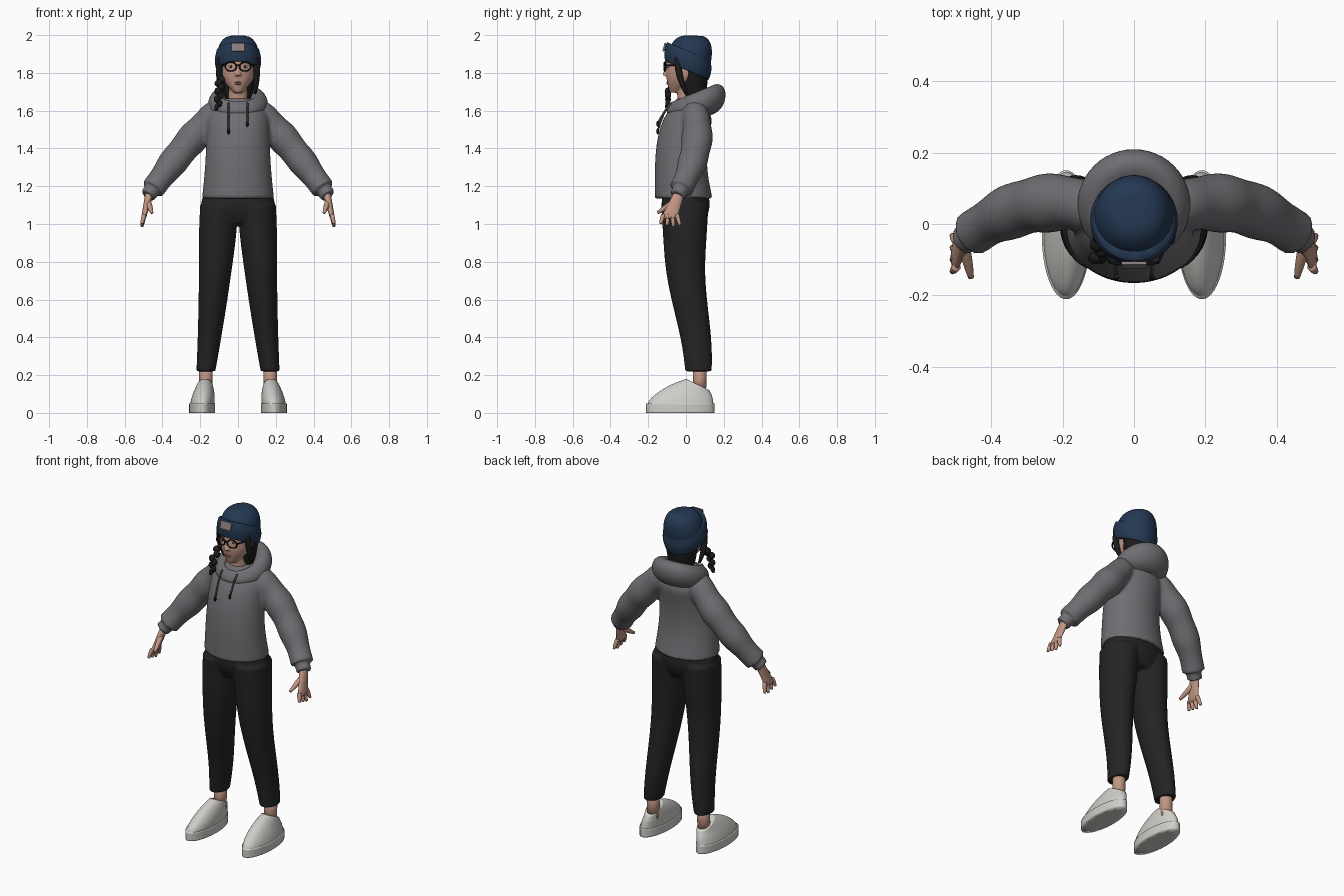
import bpy, bmesh
from math import sin, cos, pi
from mathutils import Vector

cube = bpy.data.objects.get("Cube")
if cube:
    bpy.data.objects.remove(cube)


def colour(name, red, green, blue):
    material = bpy.data.materials.new(name)
    material.use_nodes = True
    material.diffuse_color = (red, green, blue, 1)
    shader = next(node for node in material.node_tree.nodes if node.type == 'BSDF_PRINCIPLED')
    shader.inputs["Base Color"].default_value = material.diffuse_color
    return material


GREY = colour("hoodie grey", .165, .155, .17)
DARK = colour("trouser black", .017, .017, .017)
NAVY = colour("beanie navy", .018, .04, .085)
SKIN = colour("skin", .54, .31, .23)
HAIR = colour("hair black", .012, .011, .012)
WHITE = colour("shoe white", .62, .61, .58)
PATCH = colour("patch taupe", .26, .21, .2)
LIPS = colour("lip rose", .4, .18, .15)
FRAME = colour("frame black", .006, .006, .007)
CORD = colour("cord grey", .07, .07, .07)
SIDES = 12
FIT = 1.05  # makes up for subdivision shrinkage


def steps(count):
    return [i / count for i in range(count + 1)]


def mix(start, end, t):
    return Vector(start).lerp(Vector(end), t)


def ring(z, half_width, front, back, x=0, tilt=0):
    """A level ellipse; a positive tilt raises its front."""
    return (x, (front + back) / 2, z, half_width, (back - front) / 2, tilt)


def tube(radius, *points):
    return [(*point, radius) for point in points]


def flip(rows):
    return [(-row[0], *row[1:]) for row in rows]


def sweep(bm, rows):
    """Skin a list of rings, or of tube points (x, y, z, radius) that follow their path."""
    crease = bm.edges.layers.float["crease_edge"]
    points = [Vector(row[:3]) for row in rows]
    run = (points[-1] - points[0]).normalized()
    across = Vector((0, 0, 1)) if abs(run.y) > .8 else Vector((0, 1, 0))
    loops = []
    for i, row in enumerate(rows):
        if len(row) == 4:
            ahead = (points[min(i + 1, len(points) - 1)] - points[max(i - 1, 0)]).normalized()
            v = (across - ahead * across.dot(ahead)).normalized()
            u = v.cross(ahead)
            wide = deep = row[3]
        else:
            wide, deep, tilt = row[3:]
            u, v = Vector((1, 0, 0)), Vector((0, cos(tilt), -sin(tilt)))
        angles = [2 * pi * k / SIDES for k in range(SIDES)]
        loops.append([bm.verts.new(points[i] + FIT * (wide * cos(a) * u + deep * sin(a) * v))
                      for a in angles])
    for low, high in zip(loops, loops[1:]):
        for k in range(SIDES):
            bm.faces.new((low[k - 1], low[k], high[k], high[k - 1]))
    for cap in (loops[0], loops[-1]):
        for edge in bm.faces.new(cap).edges:
            edge[crease] = 1


def part(name, material, *sweeps, mirror=False, fuse=0, levels=2):
    """One smooth object from one or more sweeps, optionally fused together."""
    bm = bmesh.new()
    bm.edges.layers.float.new("crease_edge")
    for rows in sweeps:
        sweep(bm, rows)
    bmesh.ops.recalc_face_normals(bm, faces=bm.faces)
    for face in bm.faces:
        face.smooth = True
    mesh = bpy.data.meshes.new(name)
    bm.to_mesh(mesh)
    bm.free()
    mesh.materials.append(material)
    thing = bpy.data.objects.new(name, mesh)
    bpy.context.collection.objects.link(thing)
    rounding = thing.modifiers.new("round", 'SUBSURF')
    rounding.levels = rounding.render_levels = levels
    if fuse:
        remesh = thing.modifiers.new("fuse", 'REMESH')
        remesh.mode, remesh.voxel_size, remesh.use_smooth_shade = 'VOXEL', fuse, True
        relax = thing.modifiers.new("relax", 'SMOOTH')
        relax.factor, relax.iterations = .5, 4
    if mirror:
        thing.modifiers.new("mirror", 'MIRROR').use_mirror_merge = False


def ball(name, material, centre, size, mirror=False):
    x, y, z = centre
    wide, deep, tall = size
    angles = [pi * (t * .9 + .05) for t in steps(5)]
    part(name, material, [(x, y, z - tall * cos(a), wide * sin(a), deep * sin(a), 0) for a in angles],
         mirror=mirror, levels=1)


# Hoodie: body, sloping shoulders, sleeves and cuffs
body = [ring(1.135 + .42 * t, .165 + .025 * (1 - t) ** 2, -.165 + .045 * t ** 4, .14 - .03 * sin(pi * t))
        for t in steps(8)]
body += [ring(1.555 + .11 * t, .165 - .1 * t * t, -.12 + .07 * t, .14 - .05 * t) for t in steps(3)[1:]]


def sleeve_centre(t):
    return (.1 + .37 * t, .04 + .13 * t - .21 * t * t, 1.61 - .45 * t + .015 * sin(pi * t))


sleeve = [(*sleeve_centre(t * .95), .06 + .02 * sin(pi * t ** .8) + .004 * sin(20 * t)) for t in steps(14)]
cuff = tube(.042, sleeve_centre(.9), sleeve_centre(1.02))
part("hoodie", GREY, body, sleeve, flip(sleeve), cuff, flip(cuff), fuse=.009)

# Hood lying on the shoulders: a tilted, hollow roll
hood = []
for t in steps(8):
    a = pi * (1.5 * t - .5)
    radius = .115 + .045 * cos(a)
    hood.append((0, .03 + .025 * cos(a) + .01 * sin(a), 1.635 + .06 * sin(a),
                 radius, radius + .01 * sin(a), -.2 - .2 * sin(a)))
part("hood", GREY, hood)

# Drawstrings with dark ends
for x, end in ((.05, 1.53), (-.05, 1.49)):
    part("drawstring", CORD, tube(.005, (x, -.08, 1.64), (x, -.12, 1.59), (x, -.15, end)), levels=1)
    ball("drawstring_end", FRAME, (x, -.15, end), (.008, .008, .016))

# Trousers
hips = []
for t in steps(5):
    swell = sin(pi * (.25 + .4 * t))
    hips.append(ring(1 + .17 * t, .195 * swell, -.13 * swell, .126 * swell))
leg = [(.17 - .1 * t + .03 * t * t, .03 + .036 * cos(pi * min(1, t / .7)), .22 + .88 * t,
        min(.1, .05 + .06 * t), .07 + .055 * t, 0) for t in steps(10)]
part("trousers", DARK, hips, leg, flip(leg), fuse=.008)

# Ankles and shoes
part("ankles", SKIN, tube(.036, (.17, .07, .1), (.17, .075, .27)), mirror=True, levels=1)
part("shoe_soles", WHITE, [ring(.05 * t, .068, -.21, .15, x=.19) for t in steps(2)], mirror=True)
part("shoe_uppers", WHITE,
     [ring(.04 + .11 * t, .064 - .024 * t * t, -.205 + .2 * t * t, .146 - .015 * t,
           x=.19 - .015 * t, tilt=.45 * t ** 3) for t in steps(7)], mirror=True)

# Hands
palm = [(*mix((.465, -.03, 1.18), (.5, -.09, 1.03), t), .023 - .01 * t, .028 + .016 * t, 0) for t in steps(4)]
digits = []
for i in range(4):
    knuckle = Vector((.497, -.12 + .024 * i, 1.05))
    tip = knuckle + Vector((.012, .01 * i - .014, .008 * abs(i - 2) - .065))
    digits.append([(*mix(knuckle, tip, t), .012 - .005 * t ** 3) for t in steps(4)])
thumb = [(*mix((.475, -.065, 1.115), (.456, -.15, 1.06), t), .016 - .008 * t * t) for t in steps(4)]
part("hands", SKIN, palm, thumb, *digits, mirror=True, levels=1)

# Head with jaw, neck and nose
skull = []
for t in steps(10):
    swell = sin(pi / 2 * min(1, 2 * t))
    skull.append(ring(1.695 + .21 * t, .02 + .07 * swell, -.085 - .02 * swell, -.03 + .13 * swell))
neck = tube(.051, (0, .01, 1.6), (0, 0, 1.76))
nose = [(0, -.098 - .01 * t, 1.845 - .06 * t, .008 + .01 * t * t) for t in steps(3)]
part("head", SKIN, skull, neck, nose, fuse=.0055)

# Mouth, eyes and brows
ball("upper_lip", LIPS, (0, -.093, 1.75), (.022, .012, .005))
ball("lower_lip", LIPS, (0, -.092, 1.742), (.018, .012, .006))
ball("eyes", WHITE, (.036, -.092, 1.833), (.015, .008, .007), mirror=True)
ball("irises", HAIR, (.036, -.098, 1.833), (.006, .004, .006), mirror=True)
part("brows", HAIR, tube(.004, (.018, -.102, 1.858), (.04, -.097, 1.863), (.06, -.08, 1.858)),
     mirror=True, levels=1)

# Glasses
for side in (1, -1):
    bpy.ops.mesh.primitive_torus_add(location=(.038 * side, -.112, 1.833), rotation=(pi / 2, 0, .15 * side),
                                     major_segments=24, minor_segments=8, major_radius=.03, minor_radius=.004)
    rim = bpy.context.object
    rim.name = "glasses_rim"
    rim.scale.y = .8
    rim.data.materials.append(FRAME)
    bpy.ops.object.shade_smooth()
part("glasses_temples", FRAME, tube(.004, (.066, -.107, 1.84), (.08, -.09, 1.84), (.094, -.01, 1.84)),
     mirror=True, levels=1)
part("glasses_bridge", FRAME, tube(.004, (-.012, -.116, 1.84), (.012, -.116, 1.84)), levels=1)

# Hair behind the face, side locks and a braid over one shoulder
part("hair", HAIR, [ring(1.64 + .24 * t, .055 + .05 * t ** .5, -.04 * t ** .3, .09 + .035 * t ** .5)
                    for t in steps(5)])
part("side_locks", HAIR, [(.09 + .01 * sin(pi * t), -.045 + .045 * t * t, 1.88 - .19 * t, .018 - .01 * t ** 3)
                          for t in steps(4)], mirror=True, levels=1)
for i, t in enumerate(steps(6)):
    ball("braid_strand", HAIR, (-.092 - .014 * t + .008 * (-1) ** i, -.04 - .055 * min(1, 2 * t), 1.765 - .125 * t),
         (.024 - .008 * t, .022 - .007 * t, .021))
part("braid_tail", HAIR, [(-.104 - .014 * t, -.098, 1.645 - .047 * t, .004 + .01 * sin(pi * t))
                          for t in steps(4)], levels=1)

# Beanie: leaning crown, folded cuff and front patch
crown = []
for t in steps(7):
    a = 1.45 * t
    radius = .115 * cos(a) ** .6
    crown.append((0, .012 + .045 * sin(a), 1.86 + .138 * sin(a), radius, radius * 1.03, .4 * cos(a)))
part("beanie_crown", NAVY, crown)
part("beanie_cuff", NAVY, [(0, .005 + .01 * t, 1.814 + .1 * t, .113 + .01 * sin(pi * t),
                            .125 + .01 * sin(pi * t), .4) for t in steps(4)])
bpy.ops.mesh.primitive_cube_add(size=1, location=(0, -.115, 1.936), rotation=(-.26, 0, 0))
patch = bpy.context.object
patch.name = "beanie_patch"
patch.scale = (.07, .009, .045)
patch.data.materials.append(PATCH)
